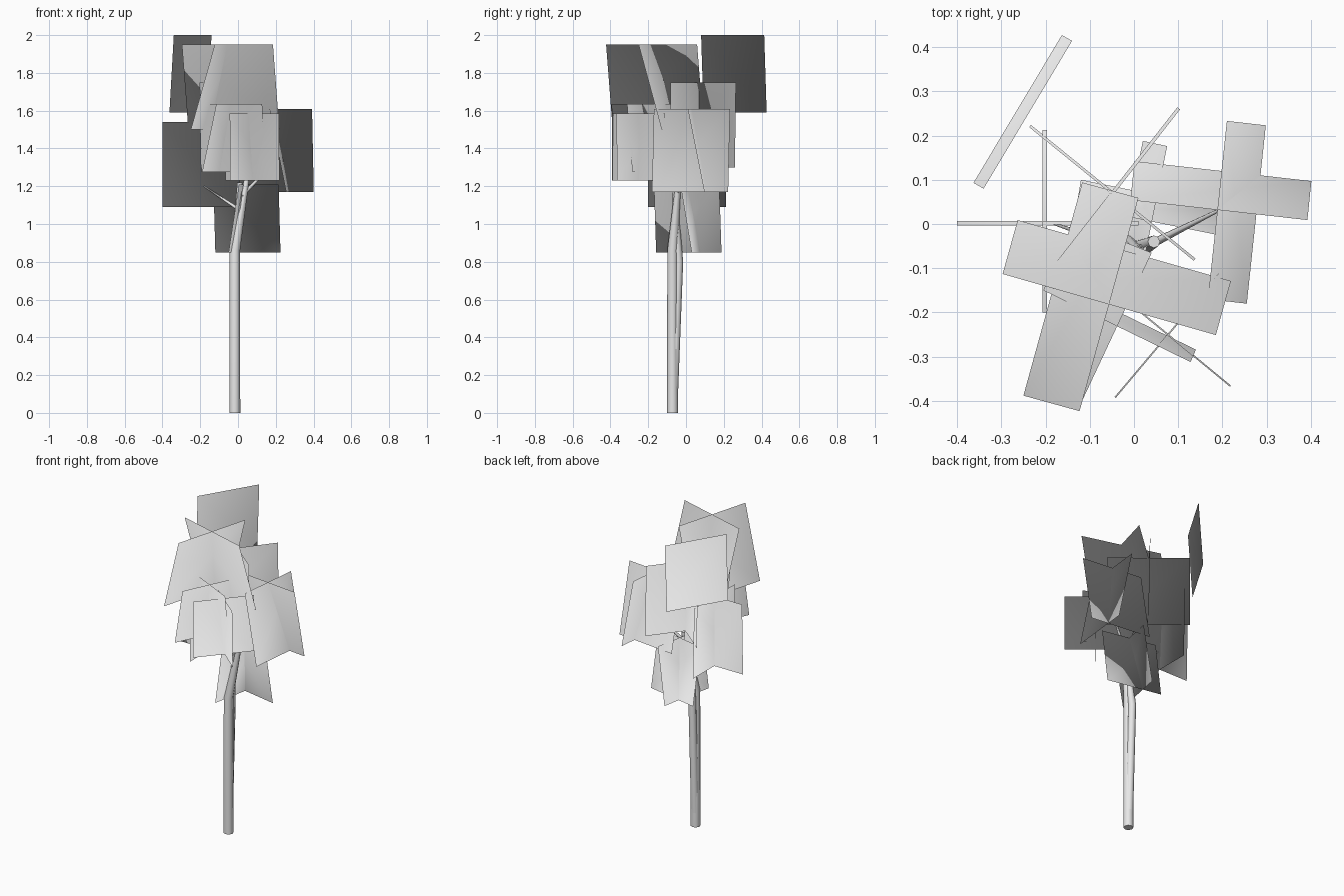
import bpy
import bmesh
import math
from mathutils import Vector

cube = bpy.data.objects.get("Cube")
if cube:
    bpy.data.objects.remove(cube, do_unlink=True)

grey = bpy.data.materials.new("plain_grey")
grey.use_nodes = True
grey.diffuse_color = (0.8, 0.8, 0.8, 1)
grey.node_tree.nodes["Principled BSDF"].inputs["Base Color"].default_value = (0.8, 0.8, 0.8, 1)

# Point inside the trunk that the leaf normals spread up and out from
CROWN_ROOT = Vector((-0.035, -0.066, 0.6))


def finish(name, bm):
    mesh = bpy.data.meshes.new(name)
    bm.to_mesh(mesh)
    bm.free()
    mesh.materials.append(grey)
    obj = bpy.data.objects.new(name, mesh)
    bpy.context.collection.objects.link(obj)
    return obj


def foliage(name, low, high, cards):
    """Flat leaf cards: each is a top edge (start, end) and the shift to its bottom edge."""
    bm = bmesh.new()
    for start, end, shift in cards:
        a, b, s = Vector(start), Vector(end), Vector(shift)
        corners = [(a, high), (b, high), (b + s, low), (a + s, low)]
        face = bm.faces.new([bm.verts.new((p.x, p.y, z)) for p, z in corners])
        face.smooth = True
    mesh = finish(name, bm).data
    # Soft foliage shading: normals point away from the root of the crown
    mesh.normals_split_custom_set_from_vertices(
        [(v.co - CROWN_ROOT).normalized() for v in mesh.vertices])


def branch(name, path, radii, sides=8):
    """Tapered tube along a path of points, closed at both ends."""
    bm = bmesh.new()
    points = [Vector(p) for p in path]
    rings = []
    for i, (p, r) in enumerate(zip(points, radii)):
        along = (points[min(i + 1, len(points) - 1)] - points[max(i - 1, 0)]).normalized()
        if p.z == 0:
            along = Vector((0, 0, 1))
        turn = Vector((0, 0, 1)).rotation_difference(along)
        circle = bmesh.ops.create_circle(bm, segments=sides, radius=r)["verts"]
        for v in circle:
            v.co = p + turn @ v.co
        rings.append(circle)
    for low, high in zip(rings, rings[1:]):
        for k in range(sides):
            n = (k + 1) % sides
            bm.faces.new((low[k], low[n], high[n], high[k]))
    bm.faces.new(rings[0][::-1])
    bm.faces.new(rings[-1])
    bmesh.ops.recalc_face_normals(bm, faces=bm.faces)
    obj = finish(name, bm)
    bpy.ops.object.select_all(action="DESELECT")
    obj.select_set(True)
    bpy.context.view_layer.objects.active = obj
    bpy.ops.object.shade_smooth_by_angle(angle=math.radians(65))


# Leaf clumps, from the top of the tree down
foliage("outer_leaf_card", 1.59, 2.0, [
    ((-0.34, 0.08), (-0.14, 0.414), (-0.023, 0.013))])
foliage("crown_leaves", 1.5, 1.95, [
    ((-0.297, -0.113), (0.185, -0.251), (0.034, 0.122)),
    ((0.01, 0.059), (-0.123, -0.423), (-0.127, 0.035))])
foliage("back_leaves", 1.3, 1.75, [
    ((0.098, 0.264), (-0.203, -0.121), (0.006, -0.005)),
    ((-0.237, 0.219), (0.135, -0.083), (0.004, 0.005))])
foliage("front_leaves", 1.275, 1.635, [
    ((-0.205, -0.15), (0.128, -0.312), (0.012, 0.028)),
    ((-0.115, -0.395), (0.04, -0.065), (-0.075, 0.03))])
foliage("left_leaves", 1.17, 1.61, [
    ((-0.008, 0.054), (0.392, 0.009), (0.009, 0.088)),
    ((0.21, 0.233), (0.167, -0.17), (0.088, -0.01))])
foliage("low_front_leaves", 1.23, 1.585, [
    ((-0.044, -0.391), (0.192, -0.111), (0.003, -0.002)),
    ((-0.067, -0.134), (0.217, -0.368), (0.002, 0.003))])
foliage("right_leaves", 1.09, 1.54, [
    ((-0.4, 0.007), (0.01, 0.007), (0, -0.01)),
    ((-0.207, 0.213), (-0.207, -0.2), (0.01, 0))])
foliage("lowest_leaves", 0.85, 1.21, [
    ((-0.13, 0.04), (0.215, -0.03), (0.01, 0.06)),
    ((0.075, 0.176), (0.005, -0.17), (-0.055, 0.012))])

# Trunk with a second stem leaning off it
branch("trunk", [(-0.017, -0.071, 0), (-0.017, -0.071, 0.86), (0.045, -0.04, 1.23)],
       [0.029, 0.028, 0.014])
branch("leaning_stem", [(-0.018, -0.07, 0), (-0.018, -0.038, 0.8), (0.01, -0.065, 1.22)],
       [0.024, 0.023, 0.014])

# Thin twigs reaching into the clumps
branch("left_twig", [(0.02, -0.055, 1.15), (0.19, 0.03, 1.32)], [0.012, 0.004], 6)
branch("right_twig", [(0.0, -0.06, 1.08), (-0.18, 0.0, 1.2)], [0.01, 0.003], 6)
